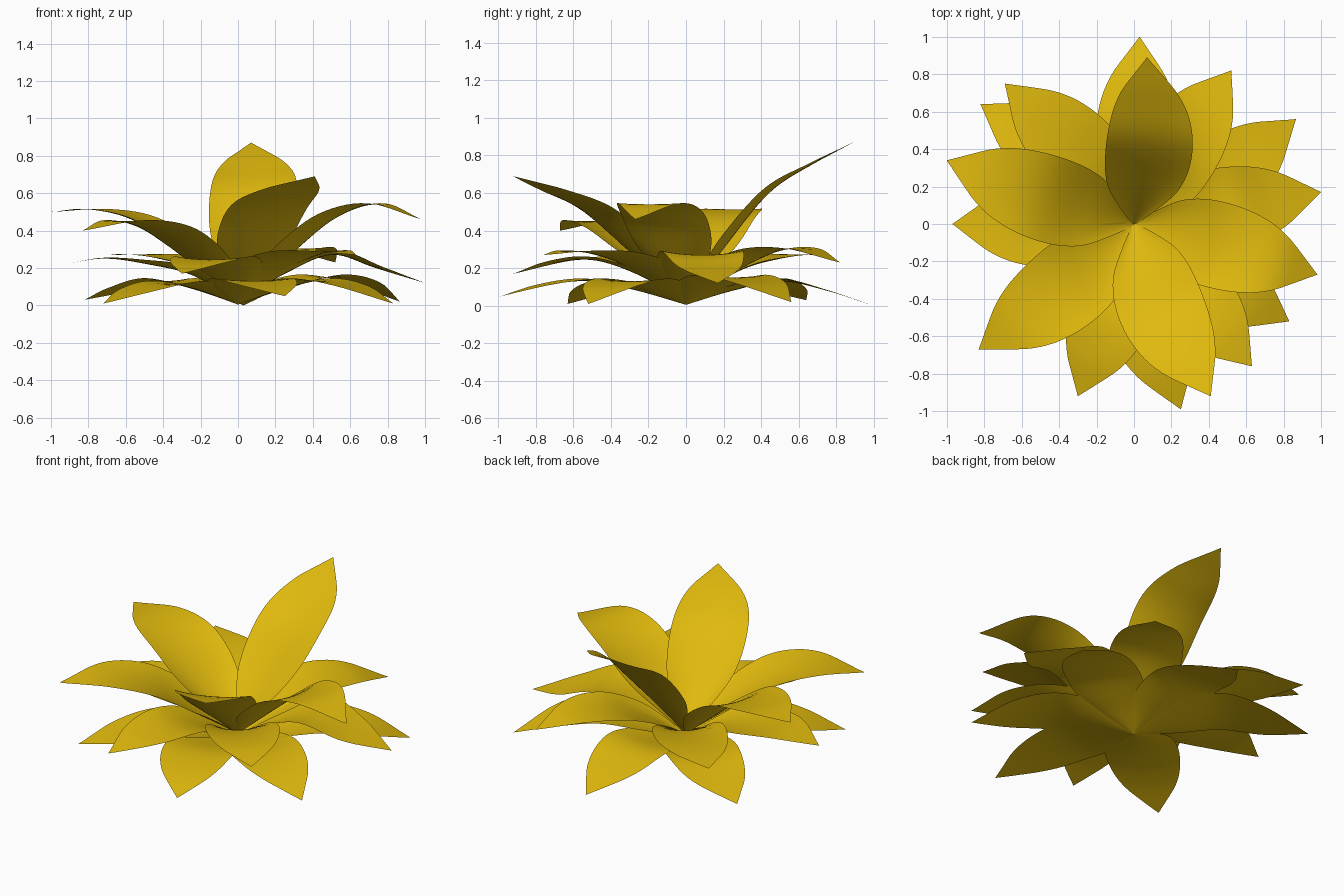
import bpy, bmesh, math

if "Cube" in bpy.data.objects:
    bpy.data.objects.remove(bpy.data.objects["Cube"])

gold = bpy.data.materials.new("gold_petal")
gold.diffuse_color = (0.75, 0.49, 0.004, 1)
gold.use_nodes = True
gold.node_tree.nodes["Principled BSDF"].inputs["Base Color"].default_value = gold.diffuse_color

# half-width profile from base to tip
WIDTH = [.05, .45, .78, .94, 1, 1, .95, .84, .64, .33, 0]


def spline(pts, t):
    """Catmull-Rom through evenly spaced values."""
    n = len(pts) - 1
    i = min(int(t * n), n - 1)
    f = t * n - i
    p1, p2 = pts[i], pts[i + 1]
    p0 = pts[i - 1] if i else 2 * p1 - p2
    p3 = pts[i + 2] if i + 2 <= n else 2 * p2 - p1
    return p1 + .5 * f * (p2 - p0 + f * (2*p0 - 5*p1 + 4*p2 - p3 + f * (3*(p1 - p2) + p3 - p0)))


def petal(name, tip, heights, half, bow, cup):
    """Sheet from the centre to tip, cupped near its base; bow shifts its middle sideways."""
    nu, nv = 28, 12
    r = math.hypot(*tip)
    dx, dy = tip[0] / r, tip[1] / r
    bm = bmesh.new()
    rows = []
    for i in range(nu + 1):
        t = i / nu
        w = max(spline(WIDTH, t), .004)
        z = spline(heights, t)
        row = []
        for j in range(nv + 1):
            v = 2 * j / nv - 1
            s = half * w * v + bow * math.sin(math.pi * t)
            a = t * r
            lift = cup * (1 - t) ** 2 * w * v * v
            row.append(bm.verts.new((dx*a - dy*s, dy*a + dx*s, max(z + lift, 0))))
        rows.append(row)
    for a, b in zip(rows, rows[1:]):
        for j in range(nv):
            bm.faces.new((a[j], b[j], b[j + 1], a[j + 1]))
    me = bpy.data.meshes.new(name)
    bm.to_mesh(me)
    bm.free()
    me.shade_smooth()
    me.materials.append(gold)
    bpy.context.collection.objects.link(bpy.data.objects.new(name, me))


# each petal: tip x, tip y, sideways bow, heights at 1/4, 1/2, 3/4 and tip
LAYERS = {
    "outer_petal": (.005, .22, .06, [
        (.03, 1.0, 0, .08, .13, .08, 0), (.865, .56, -.05, .09, .15, .12, .02),
        (-.82, .64, -.05, .08, .13, .09, .03), (-.72, -.63, .02, .08, .115, .08, .01),
        (.25, -.99, -.05, .08, .13, .11, .05), (.83, -.52, -.03, .08, .13, .10, .01)]),
    "middle_petal": (.02, .22, .09, [
        (.52, .82, .01, .17, .28, .30, .23), (-.69, .75, -.04, .17, .24, .27, .27),
        (-.97, 0, .01, .16, .22, .25, .21), (-.30, -.92, .03, .16, .24, .23, .17),
        (.63, -.76, -.01, .17, .26, .29, .27), (1.0, .17, 0, .17, .27, .20, .12)]),
    "inner_petal": (.03, .23, .12, [
        (.07, .89, -.05, .33, .60, .75, .87), (-1.0, .34, .02, .25, .44, .51, .50),
        (-.83, -.67, .035, .22, .39, .45, .40), (.41, -.92, -.05, .26, .49, .61, .69),
        (.98, -.27, .01, .25, .46, .54, .46)]),
}
for layer, (base, half, cup, petals) in LAYERS.items():
    for k, (x, y, bow, *h) in enumerate(petals):
        petal(f"{layer}_{k + 1}", (x, y), [base] + h, half, bow, cup)
